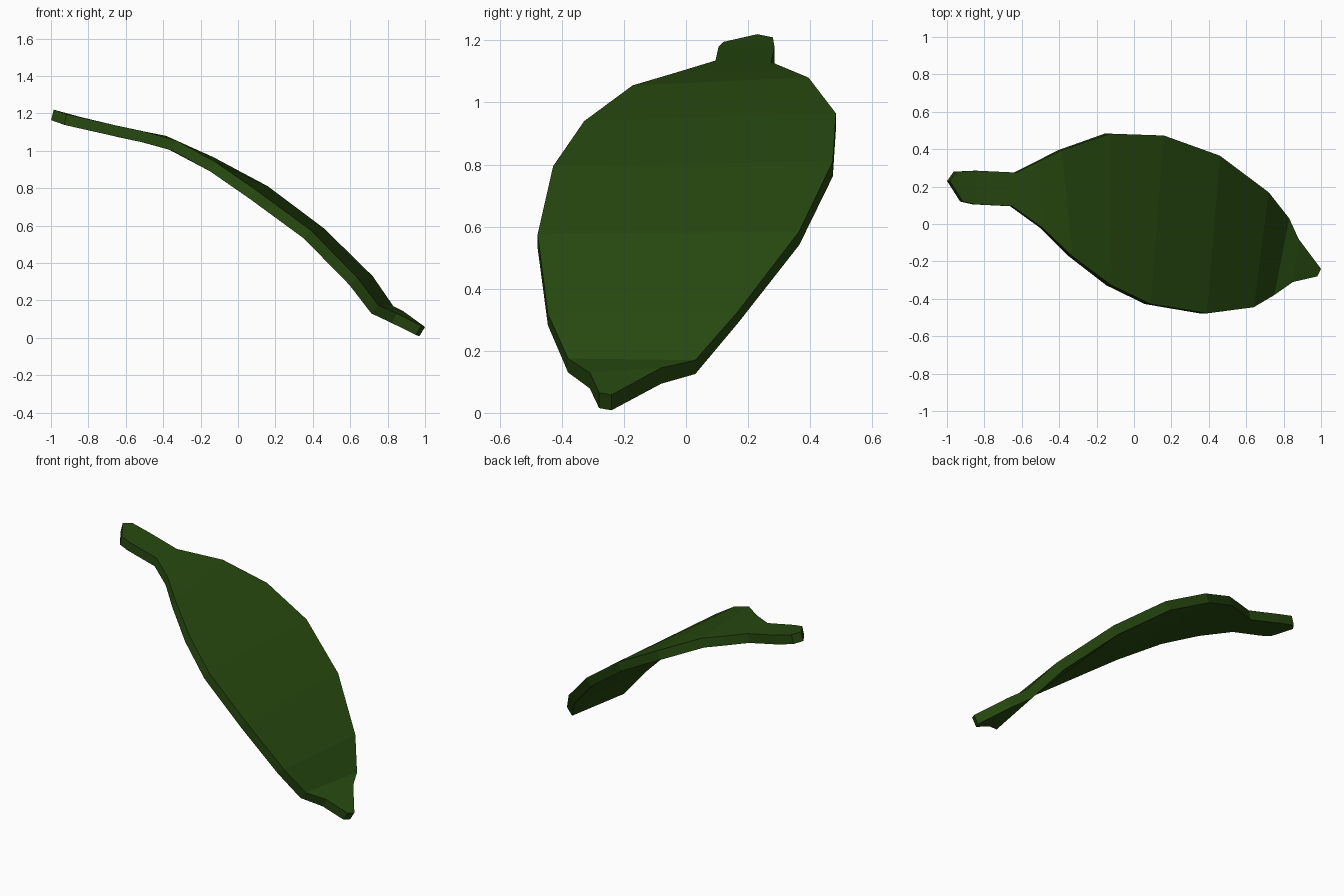
import bpy, bmesh
from mathutils import Vector

if "Cube" in bpy.data.objects:
    bpy.data.objects.remove(bpy.data.objects["Cube"])

# Ribs of the leaf's top face: front edge point, back edge point
ribs = [
    ((-.915, .12, 1.195), (-.95, .28, 1.21)),
    ((-.85, .105, 1.18), (-.84, .285, 1.18)),
    ((-.65, .095, 1.135), (-.63, .275, 1.13)),
    ((-.49, -.02, 1.10), (-.51, .335, 1.105)),
    ((-.33, -.172, 1.055), (-.385, .395, 1.08)),
    ((-.12, -.328, .94), (-.13, .483, .965)),
    ((.09, -.428, .795), (.16, .473, .81)),
    ((.39, -.478, .575), (.46, .365, .585)),
    ((.64, -.445, .32), (.72, .17, .33)),
    ((.75, -.38, .175), (.83, .03, .17)),
    ((.85, -.31, .13), (.88, -.08, .145)),
    ((.98, -.28, .065), (1.0, -.24, .058)),
]
stem_tip = (-.985, .23, 1.22)
THICK = .058

green = bpy.data.materials.new("leaf green")
green.diffuse_color = (.02, .065, .005, 1)
green.use_nodes = True
green.node_tree.nodes["Principled BSDF"].inputs["Base Color"].default_value = green.diffuse_color

bm = bmesh.new()


def drop(i):
    """Offset from top to underside, square to the bend of the leaf."""
    mid = [(Vector(a) + Vector(b)) / 2 for a, b in ribs]
    n = Vector((0, 0, 0))
    for j in (i, i + 1):
        if 0 < j < len(mid):
            t = (mid[j] - mid[j - 1])
            t.y = 0
            t.normalize()
            n += Vector((-t.z, 0, t.x))
    return -n.normalized() * THICK


# Top and underside rows
rows = []
for i, (f, b) in enumerate(ribs):
    d = drop(i)
    rows.append([bm.verts.new(Vector(p) + o)
                 for p, o in ((f, Vector()), (b, Vector()), (b, d), (f, d))])
for r, s in zip(rows, rows[1:]):
    for k in range(4):
        m = (k + 1) % 4
        bm.faces.new((r[k], s[k], s[m], r[m]))
bm.faces.new(rows[-1])

# Pointed end of the stem
t = bm.verts.new(stem_tip)
u = bm.verts.new(Vector(stem_tip) + drop(0))
f, b, bl, fl = rows[0]
for face in ((t, f, b), (u, bl, fl), (t, b, bl, u), (t, u, fl, f)):
    bm.faces.new(face)
bmesh.ops.recalc_face_normals(bm, faces=bm.faces)

mesh = bpy.data.meshes.new("leaf")
bm.to_mesh(mesh)
bm.free()
mesh.materials.append(green)
leaf = bpy.data.objects.new("leaf", mesh)
bpy.context.collection.objects.link(leaf)
